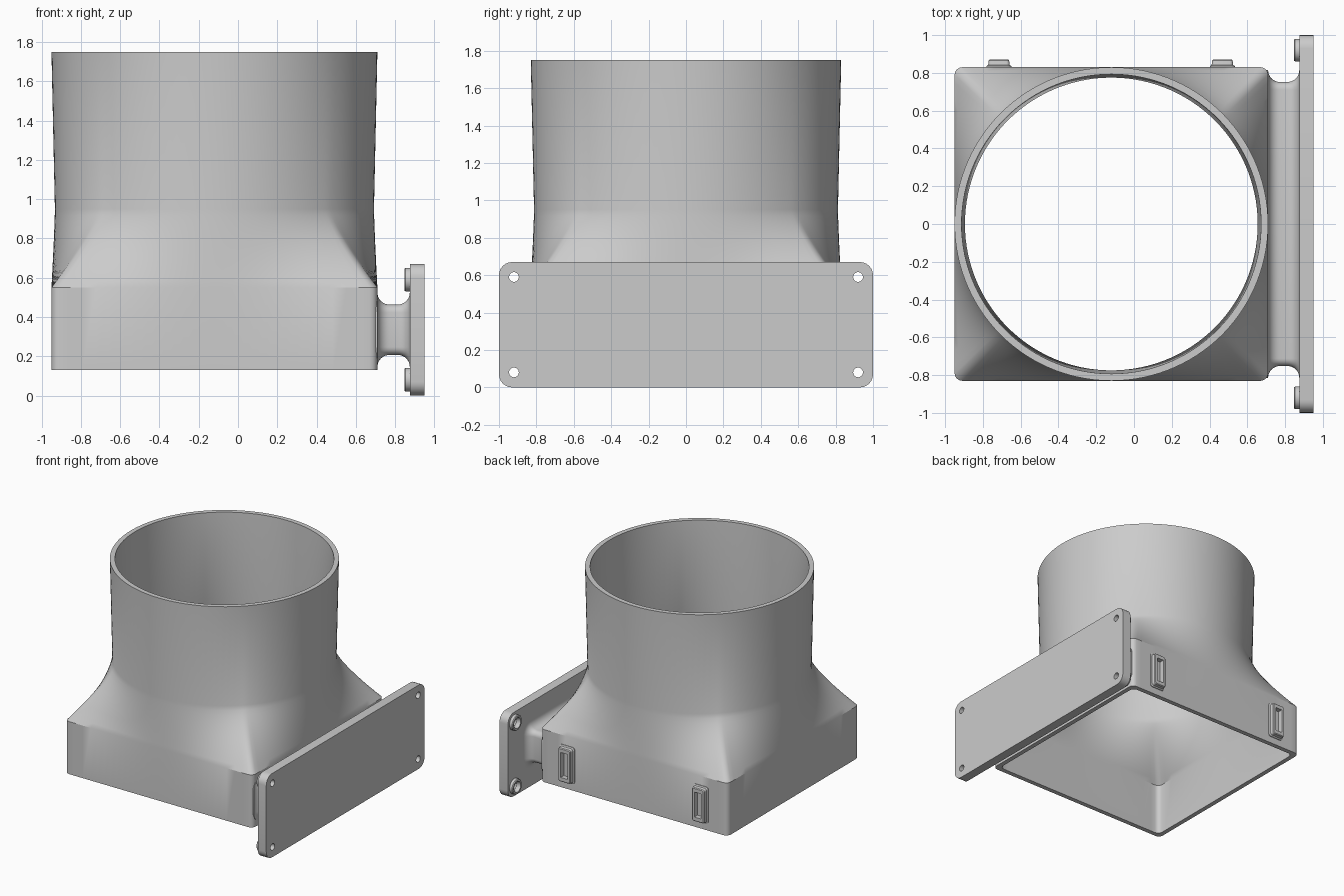
import bpy, bmesh
from math import sin, cos, pi, radians, sqrt
from mathutils import Matrix

if "Cube" in bpy.data.objects:
    bpy.data.objects.remove(bpy.data.objects["Cube"], do_unlink=True)

GREY = (0.6, 0.6, 0.6, 1)
mat = bpy.data.materials.new("plain grey")
mat.use_nodes = True
mat.diffuse_color = GREY
bsdf = next(n for n in mat.node_tree.nodes if n.type == 'BSDF_PRINCIPLED')
bsdf.inputs["Base Color"].default_value = GREY

CX = -0.12          # centre of the duct in x
HALF = 0.83         # half width of the square end
MID_Z = 0.335       # middle height of plate, neck and clips
PLATE_X = 0.875     # inner face of the plate


def finish(name, bm):
    """Turn a bmesh into a shaded, coloured object."""
    bmesh.ops.remove_doubles(bm, verts=bm.verts, dist=1e-5)
    bmesh.ops.recalc_face_normals(bm, faces=bm.faces)
    mesh = bpy.data.meshes.new(name)
    bm.to_mesh(mesh)
    bm.free()
    mesh.materials.append(mat)
    obj = bpy.data.objects.new(name, mesh)
    bpy.context.collection.objects.link(obj)
    bpy.ops.object.select_all(action='DESELECT')
    obj.select_set(True)
    bpy.context.view_layer.objects.active = obj
    bpy.ops.object.shade_smooth_by_angle(angle=radians(30))
    return obj


def loft(name, rings, caps=True, closed=False):
    """Skin a row of rings that have equal point counts."""
    bm = bmesh.new()
    rows = [[bm.verts.new(p) for p in ring] for ring in rings]
    pairs = list(zip(rows, rows[1:]))
    if closed:
        pairs.append((rows[-1], rows[0]))
    for a, b in pairs:
        for i in range(len(a)):
            j = (i + 1) % len(a)
            bm.faces.new((a[i], a[j], b[j], b[i]))
    if caps:
        bm.faces.new(rows[0])
        bm.faces.new(rows[-1])
    return finish(name, bm)


def rounded_rect(w, h, r, steps=6):
    """Outline with half sizes w, h and corner radius r."""
    pts = []
    for q, (sx, sy) in enumerate(((1, 1), (-1, 1), (-1, -1), (1, -1))):
        for k in range(steps + 1):
            a = (q + k / steps) * pi / 2
            pts.append((sx * (w - r) + r * cos(a), sy * (h - r) + r * sin(a)))
    return pts


def circle(r, u=0, v=0, n=32):
    return [(u + r * cos(2 * pi * i / n), v + r * sin(2 * pi * i / n)) for i in range(n)]


# Duct body: square box, blend to round, round collar, hollow all through
offsets = list(range(-42, 43, 3)) + [43.6, 44.3, 45, 45.7, 46.4]
angles = [radians(q * 90 + a) for q in range(4) for a in offsets]


def square_reach(a, half, r=0.04):
    """Distance from the centre to a rounded square in direction a."""
    c, s = abs(cos(a)), abs(sin(a))
    reach = half / max(c, s)
    k = half - r
    if reach * min(c, s) <= k:
        return reach
    d = (c + s) * k
    return d + sqrt(max(d * d - 2 * k * k + r * r, 0))


def duct_ring(z, half, radius, blend):
    ring = []
    for a in angles:
        d = square_reach(a, half) * (1 - blend) + radius * blend
        ring.append((CX + d * cos(a), d * sin(a), z))
    return ring


def duct_skin(half, waist, mouth):
    rings = [duct_ring(0.13, half, waist, 0)]
    steps = 12
    for i in range(steps + 1):
        t = i / steps
        rings.append(duct_ring(0.55 + 0.4 * t, half, waist, 1 - (1 - t) ** 1.25))
    rings.append(duct_ring(1.75, half, mouth, 1))
    return rings


outer = duct_skin(HALF, 0.8125, HALF)
inner = duct_skin(HALF - 0.037, 0.775, 0.793)
loft("duct_body", outer + inner[::-1], caps=False, closed=True)

# Neck: waisted bar joining box and plate
FILLET = 0.062
stations = [(0.69, FILLET)]
for i in range(9):
    a = i / 8 * pi / 2
    stations.append((0.71 + FILLET * (1 - cos(a)), FILLET * (1 - sin(a))))
stations += [(0.71 + PLATE_X - x, f) for x, f in stations[:0:-1]]
stations.append((PLATE_X + 0.01, FILLET))
loft("neck", [[(x, u, MID_Z + v) for u, v in rounded_rect(0.752 + f, 0.128 + f, 0.04 + f)]
              for x, f in stations])

# Mounting plate with four through holes
holes = [(sy * 0.92, sz * 0.255) for sy in (-1, 1) for sz in (-1, 1)]
curve = bpy.data.curves.new("plate_outline", 'CURVE')
curve.dimensions = '2D'
curve.fill_mode = 'BOTH'
curve.extrude = 0.0375
for loop in [rounded_rect(1, MID_Z, 0.07)] + [circle(0.026, u, v) for u, v in holes]:
    spline = curve.splines.new('POLY')
    spline.points.add(len(loop) - 1)
    for p, (u, v) in zip(spline.points, loop):
        p.co = (u, v, 0, 1)
    spline.use_cyclic_u = True
outline = bpy.data.objects.new("plate_outline", curve)
bpy.context.collection.objects.link(outline)
graph = bpy.context.evaluated_depsgraph_get()
flat = bpy.data.meshes.new_from_object(outline.evaluated_get(graph))
bm = bmesh.new()
bm.from_mesh(flat)
bpy.data.objects.remove(outline)
bpy.data.meshes.remove(flat)
# local x, y, z become world y, z, x
bm.transform(Matrix(((0, 0, 1, PLATE_X + 0.0375), (1, 0, 0, 0), (0, 1, 0, MID_Z), (0, 0, 0, 1))))
finish("mounting_plate", bm)

# Screw bosses: countersunk rings behind each hole
boss_profile = [(0.06, PLATE_X + 0.002), (0.06, 0.853), (0.055, 0.847),
                (0.042, 0.847), (0.038, 0.862), (0.027, PLATE_X + 0.002)]
for n, (u, v) in enumerate(holes):
    loft(f"screw_boss_{n + 1}",
         [[(x, y, MID_Z + z) for y, z in circle(r, u, v)] for r, x in boss_profile],
         caps=False, closed=True)

# Clip sockets on the back: tapered frames with a pocket
socket_profile = [(0.066, 0.146, 0.02, HALF - 0.01), (0.066, 0.146, 0.02, 0.836),
                  (0.057, 0.137, 0.018, 0.842), (0.054, 0.134, 0.016, 0.866),
                  (0.048, 0.128, 0.012, 0.872), (0.03, 0.1, 0.004, 0.872),
                  (0.03, 0.1, 0.004, HALF + 0.002)]
for side, x0 in (("right", -0.715), ("left", 0.468)):
    loft(f"clip_socket_{side}",
         [[(x0 + u, y, MID_Z - 0.005 + v) for u, v in rounded_rect(w, h, r)]
          for w, h, r, y in socket_profile])
